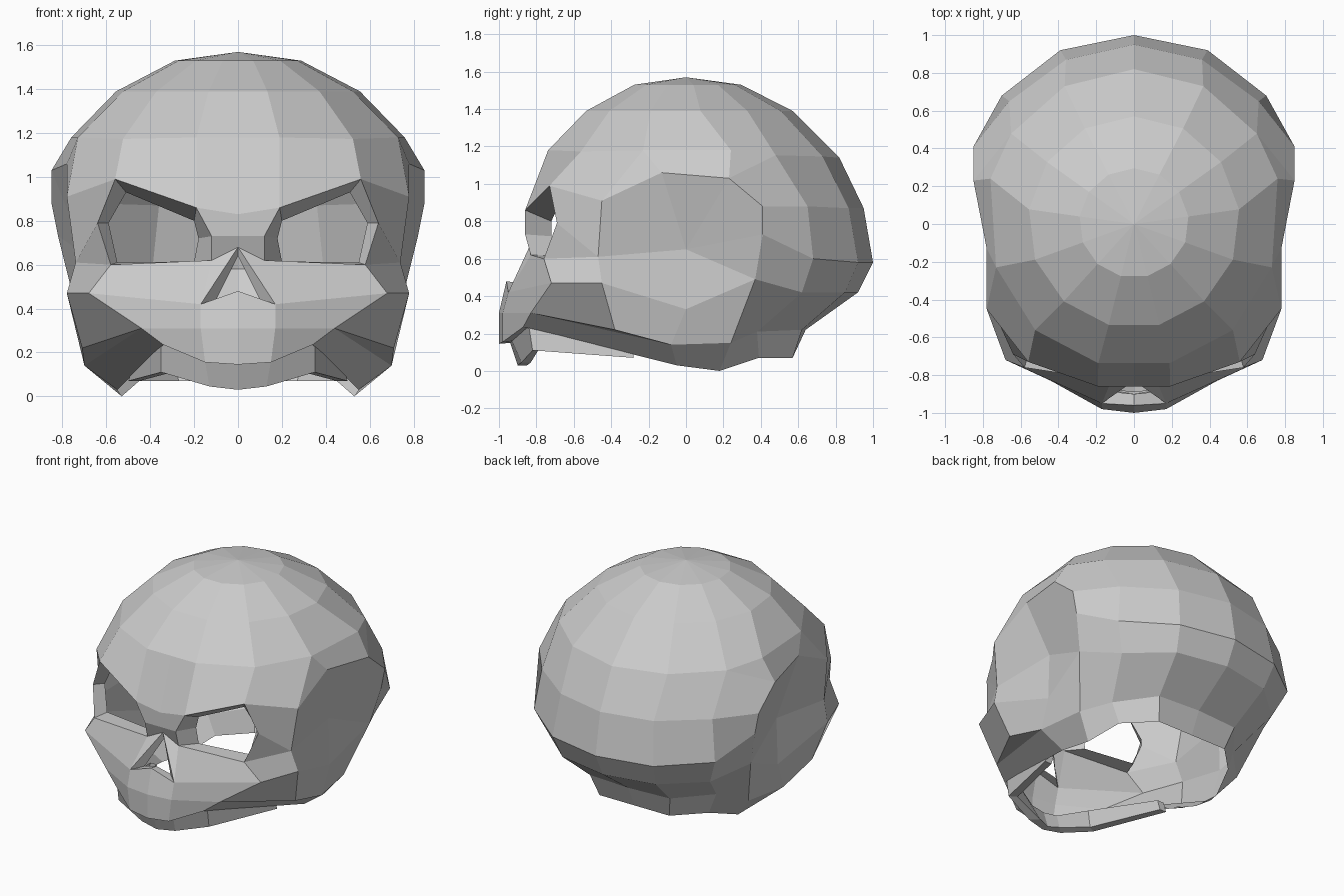
import bpy, bmesh, math
from mathutils import Vector

if "Cube" in bpy.data.objects:
    bpy.data.objects.remove(bpy.data.objects["Cube"])


class Shell:
    """Half mesh (x >= 0) built from faces and lofted profiles, then mirrored."""
    def __init__(self):
        self.bm = bmesh.new()

    def face(self, *pts):
        uniq = []
        for p in pts:
            if p not in uniq:
                uniq.append(p)
        if len(uniq) > 2:
            self.bm.faces.new([self.bm.verts.new(p) for p in uniq])

    def loft(self, *rows, closed=False):
        for a, b in zip(rows, rows[1:]):
            n = len(a)
            for i in range(n if closed else n - 1):
                j = (i + 1) % n
                self.face(a[i], a[j], b[j], b[i])

    def finish(self, name):
        bm = self.bm
        bmesh.ops.remove_doubles(bm, verts=bm.verts[:], dist=0.0005)
        bmesh.ops.mirror(bm, geom=bm.verts[:] + bm.edges[:] + bm.faces[:],
                         axis='X', merge_dist=0.0001)
        bmesh.ops.remove_doubles(bm, verts=bm.verts[:], dist=0.0005)
        bmesh.ops.recalc_face_normals(bm, faces=bm.faces[:])
        bm.normal_update()
        # an open shell can come out inside-out: test it by signed volume
        mid = Vector((0, 0, .6))
        vol = sum(f.calc_area() * f.normal.dot(f.calc_center_median() - mid)
                  for f in bm.faces)
        if vol < 0:
            bmesh.ops.reverse_faces(bm, faces=bm.faces[:])
        me = bpy.data.meshes.new(name)
        bm.to_mesh(me)
        bm.free()
        ob = bpy.data.objects.new(name, me)
        bpy.context.collection.objects.link(ob)
        return ob


def ring(r, cy, z, tilt=0):
    """Half of a 13-sided ring, from front centre to back centre."""
    pts = []
    for i in range(7):
        a = math.pi * (2 * i + 1) / 13
        x = 0 if i == 6 else r * math.sin(a)
        pts.append((x, cy - r * math.cos(a), z - tilt * i / 6))
    return [(0, pts[0][1], z)] + pts


skull = Shell()

# Cranium dome
r1, r2 = ring(.29, .005, 1.53), ring(.56, .01, 1.39)
r3 = ring(.79, .03, 1.18, .04)
r3[3], r3[4] = (.73, -.23, 1.18), (.76, .24, 1.18)
skull.loft([(0, 0, 1.57)] * 8, r1, r2, r3)

# Forehead down to the brow
brow_mid, brow_in, brow_out = (0, -.86, .83), (.19, -.86, .86), (.56, -.73, .99)
t_front, t_top = (.78, -.45, .91), (.78, -.13, 1.06)
t_back, t_mid, t_low = (.85, .23, 1.03), (.85, .41, .88), (.82, .41, .73)
skull.loft(r3[:4], [brow_mid, brow_in, brow_out, t_front])
skull.face(t_front, t_top, r3[3])
skull.face(t_top, t_back, r3[4], r3[3])

# Back of the head down to the open rim
back = [
    [(.66, .65, .88), (.36, .87, .87), (0, .95, .87)],
    [(.70, .68, .60), (.39, .92, .58), (0, 1.0, .58)],
    [(.62, .62, .42), (.36, .85, .42), (0, .92, .42)],
    [(.50, .38, .21), (.31, .62, .22), (0, .64, .22)],
    [(.45, .39, .07), (.27, .57, .07), (0, .57, .07)],
]
skull.loft(r3[5:], *back)
skull.face(t_back, r3[4], r3[5])
skull.face(t_back, t_mid, back[0][0], r3[5])
skull.face(t_mid, t_low, back[1][0], back[0][0])

# Hollow temple
hub, ear, jaw_pit = (.70, 0, .65), (.76, .37, .49), (.71, 0, .33)
side, cheek_back, cheek_low = (.74, -.47, .61), (.78, -.45, .47), (.71, -.38, .22)
base_f, base_b = (.70, -.08, .14), (.65, .24, .15)
tip_f, tip_b = (.55, -.05, .03), (.53, .18, 0)
skull.face(t_front, t_top, hub, side)
skull.face(t_top, t_back, hub)
skull.face(t_back, t_mid, t_low, hub)
skull.face(hub, t_low, ear)
skull.face(hub, ear, jaw_pit)
skull.face(side, hub, jaw_pit, cheek_back)
skull.face(cheek_back, jaw_pit, base_f, cheek_low)
skull.face(jaw_pit, ear, base_b, base_f)
skull.face(t_low, back[1][0], back[2][0], ear)
skull.face(ear, back[2][0], back[3][0], base_b)

# Bony point below the ear
skull.face(base_f, base_b, tip_b, tip_f)
skull.face(base_b, back[3][0], back[4][0], tip_b)

# Eye socket: open hole with a thick rim
eye_out, eye_low = (.64, -.69, .79), (.58, -.76, .60)
eye_in, bridge = (.12, -.83, .62), (.12, -.86, .73)
rim = [brow_in, brow_out, eye_out, eye_low, eye_in, bridge]
pit = [(.20, -.72, .80), (.51, -.66, .93), (.59, -.63, .79),
       (.55, -.66, .61), (.20, -.72, .615), (.18, -.72, .72)]
skull.loft(rim, pit, closed=True)
skull.face(brow_out, t_front, side, eye_out)
skull.face(eye_out, side, eye_low)

# Nose bridge and nose opening
root, apex = (0, -.86, .73), (0, -.83, .68)
wing, spine = (.17, -.95, .42), (0, -.96, .48)
skull.face(brow_mid, brow_in, bridge, root)
skull.face(root, bridge, eye_in, apex)
skull.loft([apex, wing, spine], [(0, -.80, .64), (.10, -.89, .44), (0, -.90, .47)])

# Cheekbone and upper jaw
zyg, jaw_out, jaw_low = (.68, -.72, .47), (.44, -.83, .31), (.34, -.87, .235)
lip = [(0, -1.0, .31), (.17, -.98, .31), jaw_out]
gum = [(0, -1.0, .145), (.15, -.98, .155), jaw_low]
skull.face(apex, eye_in, wing)
skull.face(eye_in, eye_low, zyg, wing)
skull.face(eye_low, side, cheek_back, zyg)
skull.face(wing, zyg, jaw_out, lip[1])
skull.face(wing, lip[1], lip[0], spine)
skull.loft(lip, gum)
skull.face(zyg, cheek_back, cheek_low, jaw_out)
skull.face(jaw_out, cheek_low, base_f)
skull.face(jaw_out, base_f, tip_f, jaw_low)
skull.finish("skull")

# Tooth band under the upper jaw
teeth = Shell()
top = [(0, -.94, .15), (.15, -.93, .16), (.35, -.84, .24), (.48, -.28, .13)]
low = [(0, -.90, .03), (.13, -.88, .045), (.35, -.82, .11), (.50, -.28, .07)]
inset = lambda row: [(max(p[0] - .05, 0), p[1] + d, p[2])
                     for p, d in zip(row, (.05, .05, .03, 0))]
in_low, in_top = inset(low), inset(top)
teeth.loft(gum, top[:3])
teeth.loft(top, low, in_low, in_top)
teeth.face(top[3], low[3], in_low[3], in_top[3])
teeth.finish("tooth_band")
